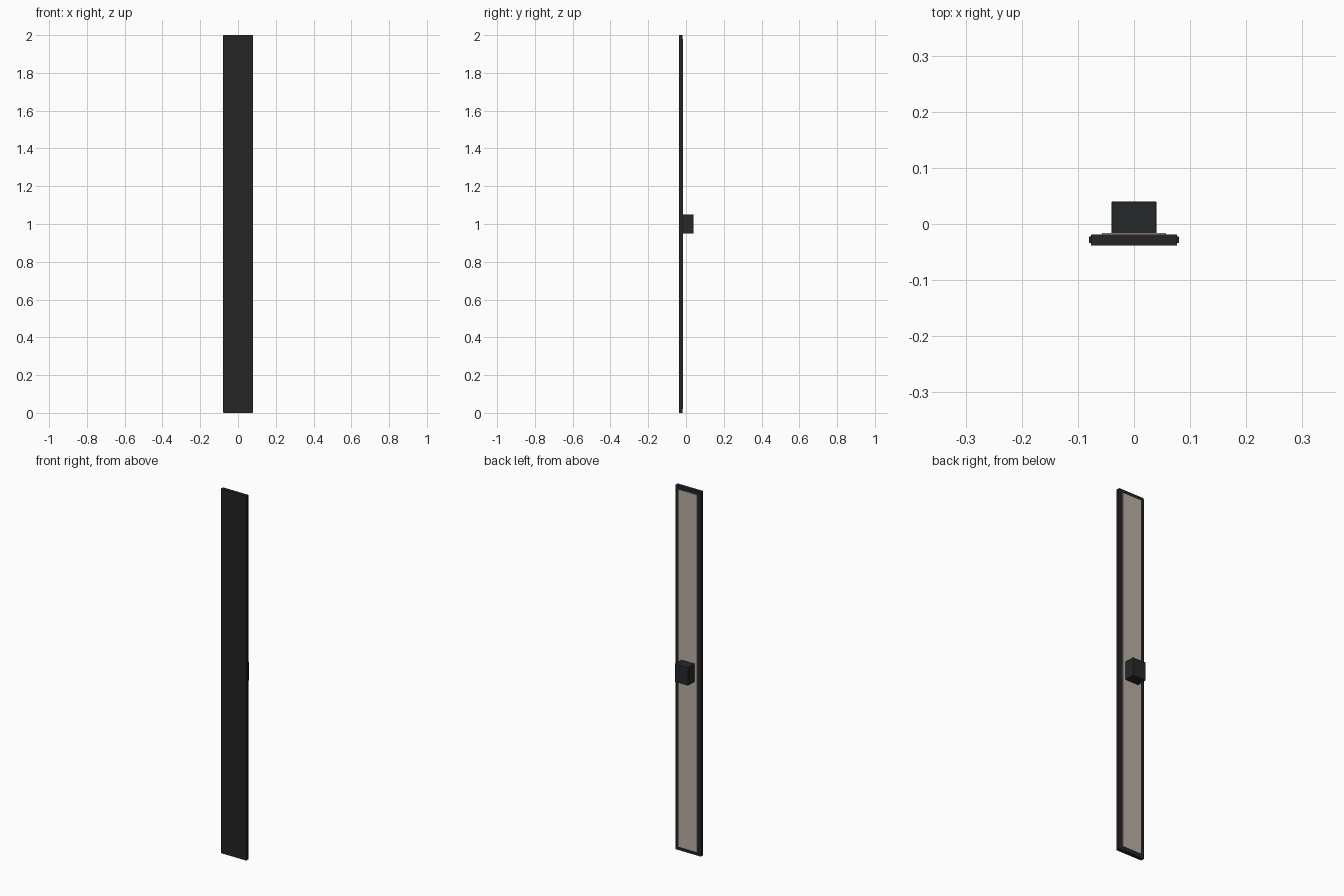
import bpy

if "Cube" in bpy.data.objects:
    bpy.data.objects.remove(bpy.data.objects["Cube"])


def material(name, rgb):
    m = bpy.data.materials.new(name)
    m.diffuse_color = (*rgb, 1)
    m.use_nodes = True
    m.node_tree.nodes["Principled BSDF"].inputs["Base Color"].default_value = m.diffuse_color
    return m


def box(name, lo, hi, mat, bevel=0.0):
    bpy.ops.mesh.primitive_cube_add(size=1, location=[(a + b) / 2 for a, b in zip(lo, hi)])
    ob = bpy.context.object
    ob.name = name
    ob.scale = [b - a for a, b in zip(lo, hi)]
    bpy.ops.object.transform_apply(location=False, rotation=False, scale=True)
    ob.data.materials.append(mat)
    if bevel:
        mod = ob.modifiers.new("bevel", "BEVEL")
        mod.width = bevel
        mod.segments = 2
    return ob


dark = material("dark_shell", (0.018, 0.018, 0.018))
charcoal = material("charcoal", (0.018, 0.021, 0.022))
beige = material("beige_backing", (0.49, 0.43, 0.36))

# Long upright panel
box("panel", (-0.077, -0.038, 0), (0.077, -0.019, 2), dark)

# Thin edge trims along both long sides
for side, s in (("left", -1), ("right", 1)):
    x0, x1 = sorted((s * 0.076, s * 0.08))
    box(f"edge_trim_{side}", (x0, -0.034, 0.003), (x1, -0.022, 1.997), dark)

# Pale backing sheet
box("backing_sheet", (-0.057, -0.02, 0.02), (0.057, -0.016, 1.98), beige)

# Mounting block on the back
box("mounting_block", (-0.04, -0.018, 0.95), (0.04, 0.04, 1.05), charcoal, 0.002)
